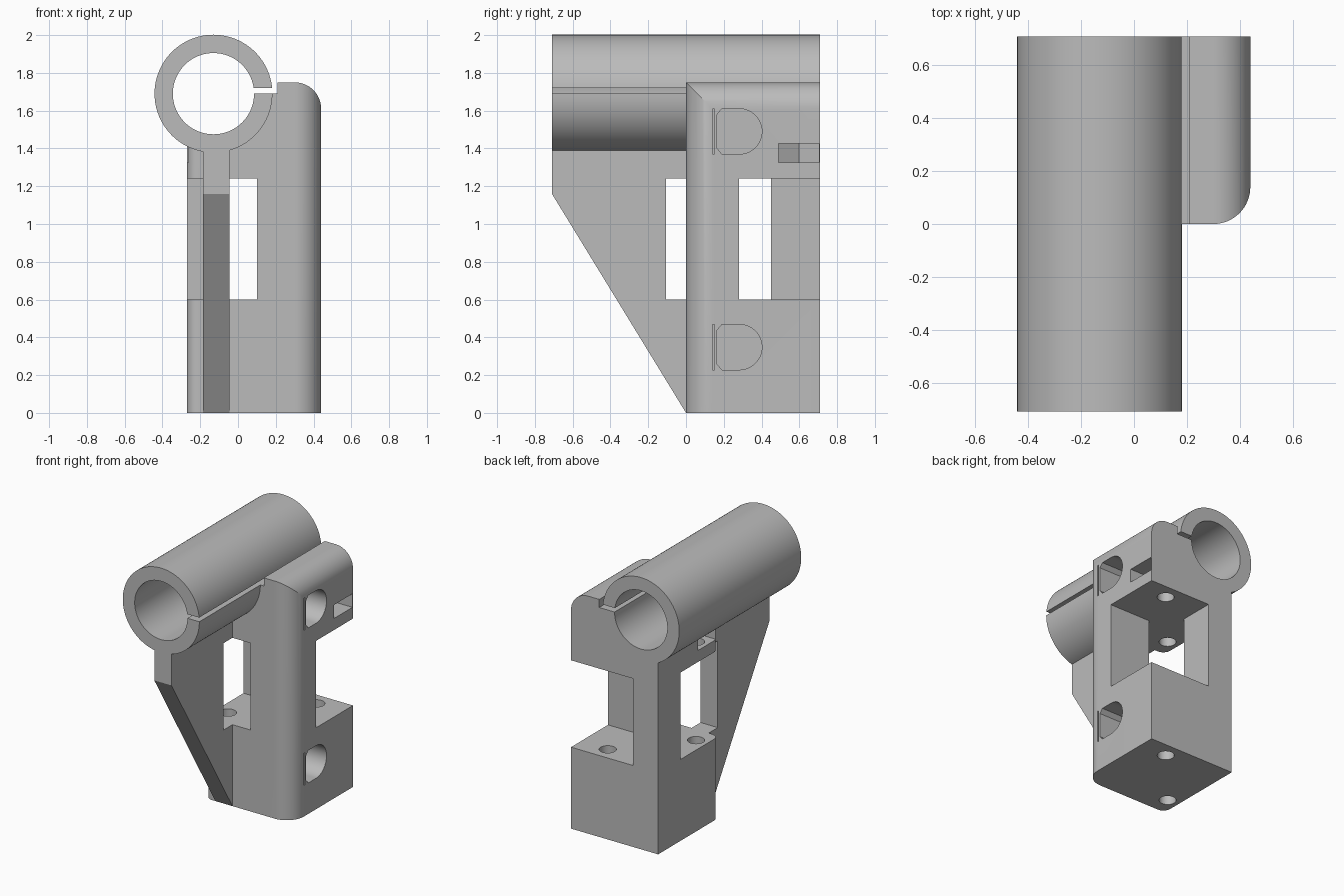
import bpy, bmesh
from math import sin, cos, radians

if "Cube" in bpy.data.objects:
    bpy.data.objects.remove(bpy.data.objects["Cube"], do_unlink=True)

grey = bpy.data.materials.new("plain grey")
grey.use_nodes = True
grey.diffuse_color = (0.5, 0.5, 0.5, 1)
grey.node_tree.nodes["Principled BSDF"].inputs["Base Color"].default_value = (0.5, 0.5, 0.5, 1)


def arc(cx, cy, r, start, end, steps):
    angles = [radians(start + (end - start) * i / steps) for i in range(steps + 1)]
    return [(cx + r * cos(a), cy + r * sin(a)) for a in angles]


def circle(cx, cy, r, sides=64):
    return arc(cx, cy, r, 0, 360, sides)[:-1]


def rect(a0, b0, a1, b1):
    return [(a0, b0), (a1, b0), (a1, b1), (a0, b1)]


def prism(name, outline, axis, low, high):
    """Extrude a closed outline along one axis."""
    place = {"x": lambda a, b, d: (d, a, b),
             "y": lambda a, b, d: (a, d, b),
             "z": lambda a, b, d: (a, b, d)}[axis]
    bm = bmesh.new()
    ends = [[bm.verts.new(place(a, b, d)) for a, b in outline] for d in (low, high)]
    n = len(outline)
    for ring in ends:
        bm.faces.new(ring)
    for i in range(n):
        j = (i + 1) % n
        bm.faces.new((ends[0][i], ends[0][j], ends[1][j], ends[1][i]))
    bmesh.ops.recalc_face_normals(bm, faces=bm.faces)
    mesh = bpy.data.meshes.new(name)
    bm.to_mesh(mesh)
    bm.free()
    mesh.materials.append(grey)
    obj = bpy.data.objects.new(name, mesh)
    bpy.context.collection.objects.link(obj)
    return obj


def combine(body, other, operation):
    """Apply an exact boolean and discard the helper."""
    mod = body.modifiers.new(operation, "BOOLEAN")
    mod.operation = operation
    mod.solver = "EXACT"
    mod.object = other
    graph = bpy.context.evaluated_depsgraph_get()
    mesh = bpy.data.meshes.new_from_object(body.evaluated_get(graph))
    body.modifiers.clear()
    body.data = mesh
    bpy.data.objects.remove(other, do_unlink=True)


LEFT, RIGHT, BACK, TOP = -0.27, 0.44, 0.71, 1.75
TUBE_X, TUBE_Z = -0.13, 1.69
R = 0.14

# Clamp block: rounded plan crossed with a rounded front outline
plan = (arc(LEFT + 0.06, 0.06, 0.06, 180, 270, 8)
        + arc(RIGHT - R, R, R, -90, 0, 16) + [(RIGHT, BACK), (LEFT, BACK)])
body = prism("clamp_bracket", plan, "z", 0, TOP + 0.1)
front = ([(LEFT - 0.1, -0.1), (RIGHT, -0.1)] + arc(RIGHT - R, TOP - R, R, 0, 90, 16)
         + [(0.21, TOP), (0.21, TUBE_Z), (LEFT - 0.1, TUBE_Z)])
combine(body, prism("front_outline", front, "y", -0.2, 0.9), "INTERSECT")

# Tube and triangular support rib
combine(body, prism("tube", circle(TUBE_X, TUBE_Z, 0.312, 96), "y", -BACK, BACK), "UNION")
rib = [(0, 0), (0.1, 0), (0.1, 1.43), (-BACK, 1.43), (-BACK, 1.16)]
combine(body, prism("rib", rib, "x", -0.185, -0.045), "UNION")

# Bore and clamping slit
cutters = [
    prism("bore", circle(TUBE_X, TUBE_Z, 0.215, 96), "y", -1, 1),
    prism("slit", rect(0, TUBE_Z, 0.21, 1.72), "y", -1, 1),
    # Two diagonal pockets that open into each other
    prism("front_left_pocket", rect(-0.5, -0.105, 0.1, 0.45), "z", 0.6, 1.24),
    prism("back_right_pocket", rect(-0.065, 0.28, 0.6, 0.9), "z", 0.6, 1.24),
]

# Screw holes with hexagonal nut slots opening to the nearest side
for x, y, side in ((0.22, 0.597, 1), (-0.18, 0.14, -1)):
    cutters.append(prism("screw_hole", circle(x, y, 0.058, 32), "z", -0.1, 1.4))
    half = 0.107
    nut = [(x - side * 0.124, y), (x - side * 0.062, y + half), (x + side * 0.5, y + half),
           (x + side * 0.5, y - half), (x - side * 0.062, y - half)]
    cutters.append(prism("nut_slot", nut, "z", 1.325, 1.425))

# D-shaped side recesses, each with a thin groove beside it
for z in (0.348, 1.49):
    recess = arc(0.282, z, 0.12, -90, 90, 32) + [(0.19, z + 0.12), (0.165, z + 0.09),
                                                 (0.165, z - 0.09), (0.19, z - 0.12)]
    cutters.append(prism("side_recess", recess, "x", 0.14, 0.6))
    cutters.append(prism("groove", rect(0.14, z - 0.12, 0.15, z + 0.12), "x", 0.14, 0.6))

for cutter in cutters:
    combine(body, cutter, "DIFFERENCE")

bpy.ops.object.select_all(action="DESELECT")
body.select_set(True)
bpy.context.view_layer.objects.active = body
bpy.ops.object.shade_smooth_by_angle(angle=radians(25))
